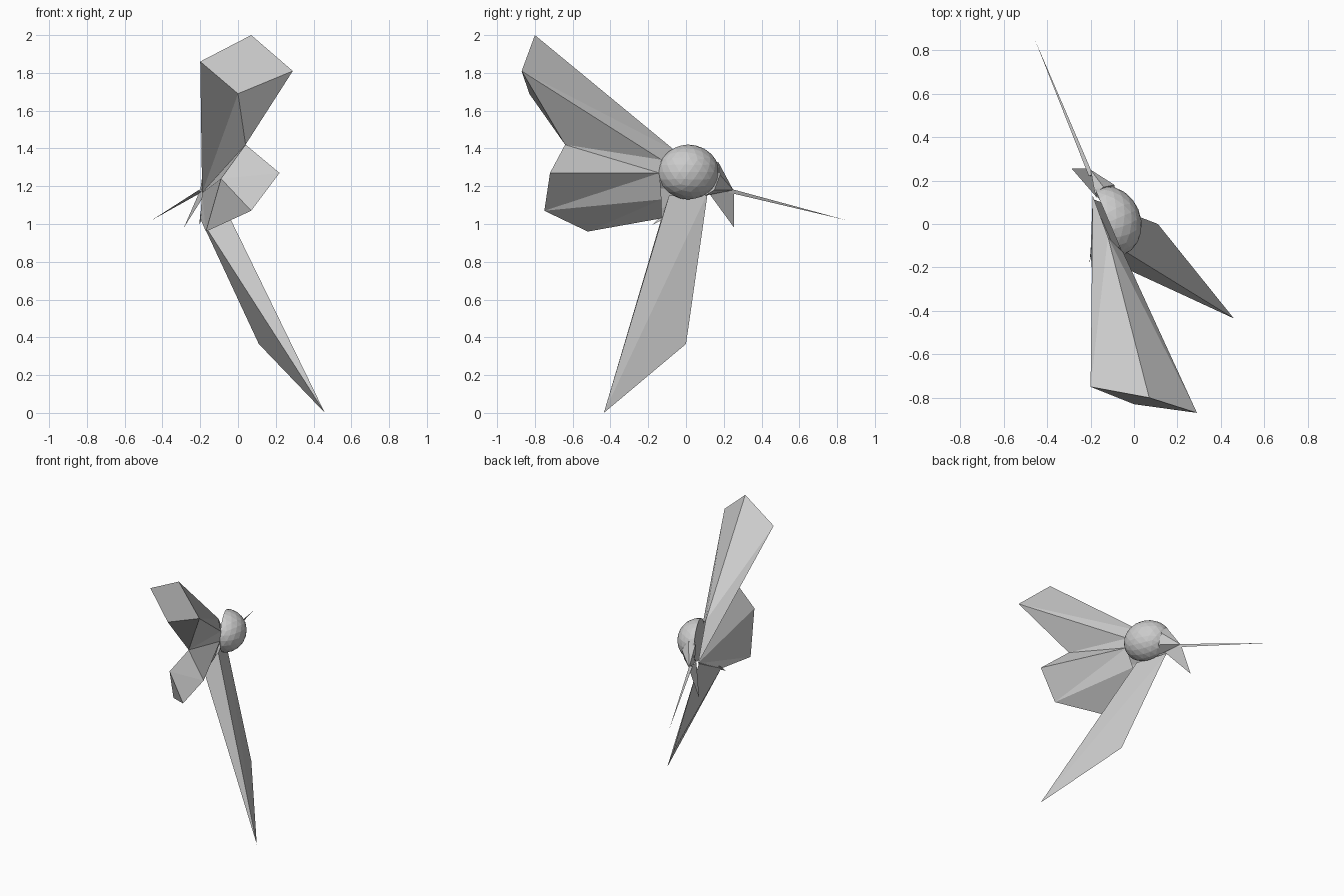
import bpy, bmesh
from math import atan2
from mathutils import Vector, Matrix

cube = bpy.data.objects.get("Cube")
if cube:
    bpy.data.objects.remove(cube, do_unlink=True)

grey = bpy.data.materials.new("light_grey")
grey.use_nodes = True
grey.diffuse_color = (0.6, 0.6, 0.6, 1)
grey.node_tree.nodes["Principled BSDF"].inputs["Base Color"].default_value = (0.6, 0.6, 0.6, 1)


def finish(name, bm):
    bmesh.ops.recalc_face_normals(bm, faces=bm.faces)
    mesh = bpy.data.meshes.new(name)
    bm.to_mesh(mesh)
    bm.free()
    mesh.materials.append(grey)
    obj = bpy.data.objects.new(name, mesh)
    bpy.context.collection.objects.link(obj)
    return obj


def hull(name, points):
    bm = bmesh.new()
    for p in points:
        bm.verts.new(p)
    bmesh.ops.convex_hull(bm, input=bm.verts)
    return finish(name, bm)


def panels(name, points, faces):
    bm = bmesh.new()
    verts = {key: bm.verts.new(p) for key, p in points.items()}
    for face in faces.split():
        bm.faces.new([verts[key] for key in face])
    return finish(name, bm)


# Half ball body, cut along the plane that holds the beak
axis = Vector((-0.39, 0.92, 0))
side = Vector((0.92, 0.39, 0))
body = bmesh.new()
bmesh.ops.create_icosphere(body, subdivisions=3, radius=0.15)
bmesh.ops.scale(body, vec=(0.98, 1.12, 0.97), verts=body.verts)
bmesh.ops.rotate(body, matrix=Matrix.Rotation(atan2(0.39, 0.92), 3, 'Z'), verts=body.verts)
cut = bmesh.ops.bisect_plane(body, geom=body.verts[:] + body.edges[:] + body.faces[:],
                             plane_co=(0, 0, 0), plane_no=side, clear_inner=True)
bmesh.ops.holes_fill(body, edges=[e for e in body.edges if e.is_boundary], sides=0)
bmesh.ops.translate(body, vec=(-0.115, 0.01, 1.275), verts=body.verts)
finish("body", body)

# Head tapering to the beak, and the needle beak
beak_base = Vector((-0.20, 0.25, 1.18))
hull("head", [beak_base, (-0.14, 0.17, 1.33), (-0.09, 0.18, 1.26),
              (-0.09, 0.15, 1.18), (-0.15, 0.10, 1.15), (-0.18, 0.14, 1.32)])
hull("beak", [(-0.457, 0.85, 1.02), beak_base + Vector((0.01, -0.02, 0.008)),
              beak_base + Vector((-0.008, -0.03, 0)), beak_base + Vector((0.008, -0.03, -0.012))])
panels("throat_flap", {"a": (-0.287, 0.255, 0.98), "b": (-0.20, 0.255, 1.18),
                       "c": (-0.17, 0.12, 1.165)}, "abc")

# Two-lobed fan: A-E upper lobe, E-I lower lobe, p-t roots on the body
fan = {"A": (-0.20, -0.75, 1.86), "B": (0.07, -0.80, 2.0), "C": (0.29, -0.87, 1.81),
       "D": (0.0, -0.83, 1.69), "E": (0.04, -0.64, 1.42), "F": (0.22, -0.72, 1.27),
       "G": (0.07, -0.75, 1.07), "H": (-0.17, -0.52, 0.96), "I": (-0.09, -0.68, 1.24),
       "p": (-0.12, -0.06, 1.39), "q": (-0.05, -0.13, 1.34), "r": (-0.05, -0.14, 1.27),
       "s": (-0.10, -0.13, 1.13), "m": (-0.20, -0.13, 1.03), "t": (-0.19, 0.13, 1.165)}
panels("tail_fan", fan, "ABCD CDE EFI FGI GHI "
       "ABp Apt BCp Cpq CEq Eqr EFr FGr Grs GHs Hsm "
       "ADt DEt EIt IHt Hmt")

# Long downward wing and the small claw beside its root
hull("lower_wing", [(0.46, -0.435, 0.0), (0.11, 0.0, 0.365), (-0.19, 0.115, 1.165),
                    (-0.10, -0.09, 1.15), (-0.20, -0.13, 1.03)])
hull("claw", [(-0.205, -0.18, 0.995), (-0.20, -0.12, 1.05),
              (-0.19, -0.11, 1.03), (-0.195, -0.10, 1.06)])
